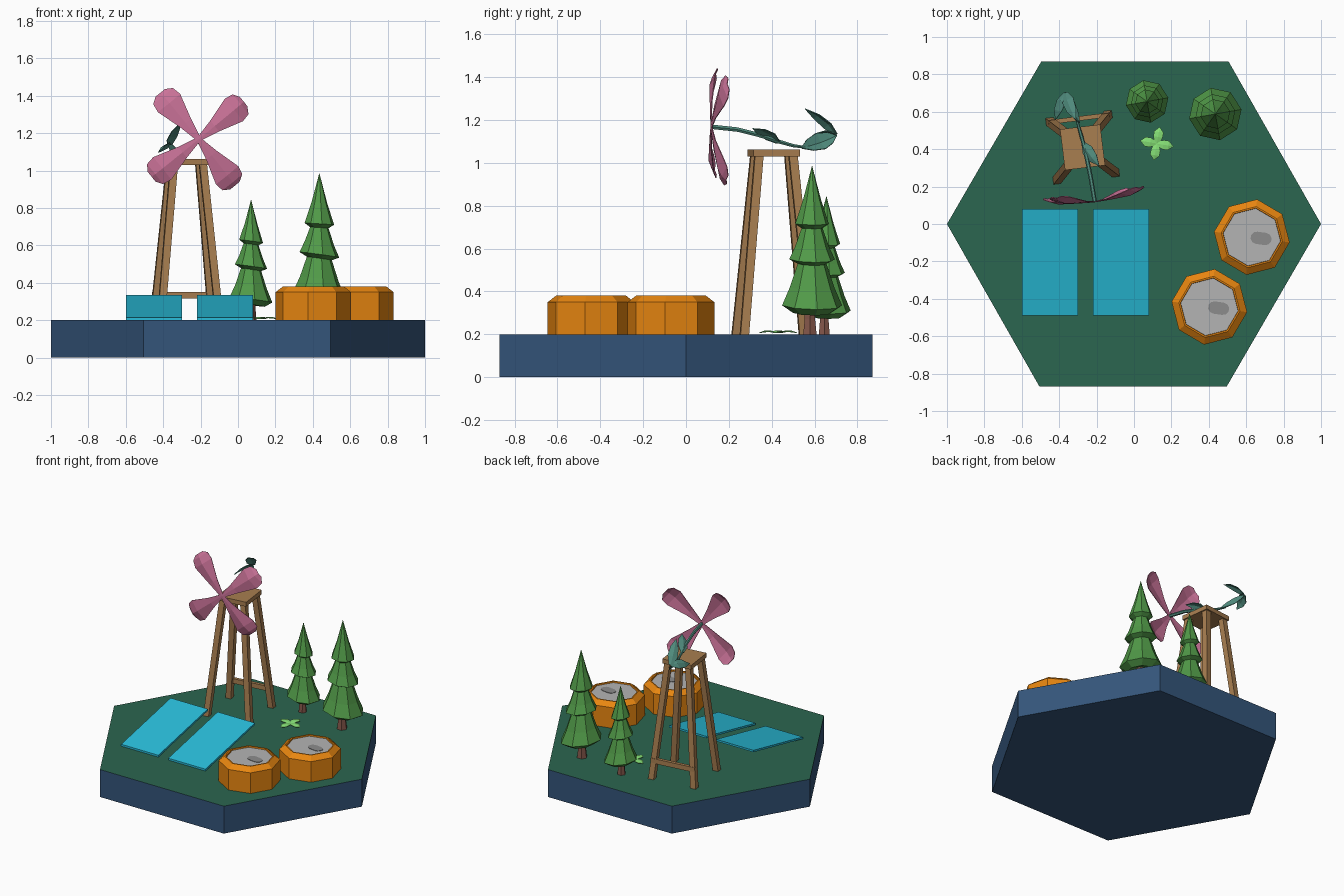
import bpy, bmesh
from math import sin, cos, pi, radians
from mathutils import Vector, Matrix

if "Cube" in bpy.data.objects:
    bpy.data.objects.remove(bpy.data.objects["Cube"])


def material(name, hexcode):
    m = bpy.data.materials.new(name)
    rgb = [int(hexcode[i:i + 2], 16) / 255 for i in (0, 2, 4)]
    m.diffuse_color = [((c + 0.055) / 1.055) ** 2.4 for c in rgb] + [1]
    m.use_nodes = True
    m.node_tree.nodes["Principled BSDF"].inputs["Base Color"].default_value = m.diffuse_color
    return m


GRASS = material("grass", "2B6650")
NAVY = material("navy", "34557A")
CYAN = material("cyan", "29BEDB")
ORANGE = material("orange", "E88610")
GREY = material("grey", "B4B4B4")
DARK = material("dark_grey", "8C8C8C")
PINE = material("pine", "519A48")
BARK = material("bark", "85574A")
WOOD = material("wood", "A87E50")
PINK = material("pink", "CB7399")
TEAL = material("teal", "4F8A7C")
LIME = material("lime", "86E076")


def finish(name, bm, mat, loc=(0, 0, 0), yaw=0):
    bmesh.ops.remove_doubles(bm, verts=bm.verts, dist=1e-5)
    bmesh.ops.recalc_face_normals(bm, faces=bm.faces)
    me = bpy.data.meshes.new(name)
    bm.to_mesh(me)
    bm.free()
    me.materials.append(mat)
    ob = bpy.data.objects.new(name, me)
    bpy.context.collection.objects.link(ob)
    ob.location, ob.rotation_euler.z = loc, yaw
    return ob


def loft(rings, caps=True):
    """Join equal-sized rings of points into a skin."""
    bm = bmesh.new()
    vs = [[bm.verts.new(p) for p in r] for r in rings]
    n = len(rings[0])
    for a, b in zip(vs, vs[1:]):
        for i in range(n):
            bm.faces.new((a[i], a[(i + 1) % n], b[(i + 1) % n], b[i]))
    if caps:
        bm.faces.new(vs[0])
        bm.faces.new(vs[-1])
    return bm


def lathe(name, profile, n, mat, loc, yaw=0, caps=True):
    rings = [[(r * cos(2 * pi * i / n), r * sin(2 * pi * i / n), z) for i in range(n)]
             for r, z in profile]
    return finish(name, loft(rings, caps), mat, loc, yaw)


def square(c, hx, hy):
    return [(c[0] + sx * hx, c[1] + sy * hy, c[2])
            for sx, sy in ((-1, -1), (1, -1), (1, 1), (-1, 1))]


def leaf(bm, base, tip, side, outline):
    """Creased blade; outline rows are (t, half width, mid lift, edge lift)."""
    base, tip = Vector(base), Vector(tip)
    side = Vector(side).normalized()
    nrm = (tip - base).normalized().cross(side).normalized()
    rows = []
    for t, w, mid, edge in outline:
        p = base.lerp(tip, t)
        rows.append([bm.verts.new(p + side * k * w + nrm * (edge if k else mid))
                     for k in (-1, 0, 1)])
    for a, b in zip(rows, rows[1:]):
        for i in (0, 1):
            bm.faces.new((a[i], a[i + 1], b[i + 1], b[i]))


def thicken(ob, t):
    m = ob.modifiers.new("thickness", "SOLIDIFY")
    m.thickness, m.offset = t, 0


# Hexagonal ground slab with a green top
hexa = [(1, 0), (.505, .87), (-.495, .87), (-1, 0), (-.505, -.87), (.495, -.87)]
slab = finish("ground_slab", loft([[(x, y, z) for x, y in hexa] for z in (0, .2)]), NAVY)
slab.data.materials.append(GRASS)
for f in slab.data.polygons:
    if f.normal.z > .5:
        f.material_index = 1

# Tilted solar panels
for i, x in enumerate((-.45, -.15 + .08)):
    low = [(x - .15, -.49, .2), (x + .15, -.49, .2), (x + .15, .08, .32), (x - .15, .08, .32)]
    finish(f"solar_panel_{i + 1}", loft([low, [(a, b, c + .014) for a, b, c in low]]), CYAN)

# Octagonal tanks with recessed lids and hatches
for i, (x, y) in enumerate(((.63, -.07), (.403, -.443))):
    yaw = radians(-8)
    lathe(f"tank_{i + 1}", [(0, .2), (.204, .2), (.204, .35), (.165, .38), (.156, .38),
                            (.154, .366), (0, .366)], 8, ORANGE, (x, y, 0), yaw, False)
    lathe(f"tank_lid_{i + 1}", [(.155, .36), (.155, .37)], 8, GREY, (x, y, 0), yaw)
    pill = []
    for k in range(12):
        a = -pi / 2 + pi * (k if k < 6 else k - 1) / 5
        pill.append((.05 + (.024 if k < 6 else -.024) + .033 * cos(a), .033 * sin(a)))
    finish(f"tank_hatch_{i + 1}", loft([[(u, v, z) for u, v in pill] for z in (.366, .373)]),
           DARK, (x, y, 0), yaw)

# Pine trees
TIERS = [(.0, .33), (.09, .30), (.142, .335), (.105, .42), (.068, .53), (.108, .55),
         (.08, .61), (.05, .695), (.08, .715), (.042, .83), (.018, .92), (0, .988)]
for i, (x, y, sr, sz) in enumerate(((.435, .588, 1, 1), (.07, .655, .81, .82))):
    prof = [(r * sr, .2 + (z - .2) * sz) for r, z in TIERS]
    tree = lathe(f"pine_foliage_{i + 1}", prof, 8, PINE, (x, y, 0), radians(10), False)
    for v in tree.data.vertices:
        v.co.z -= v.co.x * (.14 if v.co.z < .65 else .06)
    lathe(f"pine_trunk_{i + 1}", [(.036 * sr, .2), (.028 * sr, .27), (.03 * sr, .36)], 6,
          BARK, (x, y - .01, 0))

# Small sprout
bm = bmesh.new()
for k in range(4):
    a = radians(80 + 90 * k)
    d = Vector((cos(a), sin(a), 0))
    leaf(bm, (0, 0, 0), d * .09, (-d.y, d.x, 0),
         [(0, .012, .006, .004), (.4, .025, .013, .01), (.7, .025, .013, .008), (1, 0, .004, .004)])
thicken(finish("sprout", bm, LIME, (.122, .43, .203)), .003)

# Windmill tower
TOWER, YAW = (-.275, .41, 0), radians(7)
for sx, sn in ((-1, "left"), (1, "right")):
    for sy, yn in ((-1, "front"), (1, "back")):
        finish(f"{yn}_{sn}_leg", loft([square((sx * .158, sy * .158, .2), .02, .02),
                                      square((sx * .078, sy * .08, 1.035), .02, .02)]),
               WOOD, TOWER, YAW)
finish("tower_platform", loft([square((0, 0, z), .108, .11) for z in (1.03, 1.062)]),
       WOOD, TOWER, YAW)
finish("back_crossbar", loft([square((0, .155, z), .165, .012) for z in (.315, .35)]),
       WOOD, TOWER, YAW)

# Flower-shaped rotor
bm = bmesh.new()
for k in range(4):
    a = radians(39 + 90 * k)
    d, s = Vector((cos(a), 0, sin(a))), Vector((-sin(a), 0, cos(a)))
    leaf(bm, (0, 0, 0), d * .318, s,
         [(0, .012, 0, 0), (.35, .037, -.004, -.008), (.78, .077, -.012, -.03),
          (.93, .068, -.028, -.045), (1, .032, -.045, -.052)])
thicken(finish("rotor_petals", bm, PINK, (-.21, .118, 1.168), YAW), .004)

# Curved stem
PATH = [(-.21, .12, 1.168, .012), (-.23, .24, 1.155, .012), (-.25, .34, 1.13, .012),
        (-.27, .43, 1.1, .011), (-.29, .50, 1.08, .009), (-.31, .57, 1.07, .006)]
rings = [[(x + r * cos(pi * k / 3), y, z + r * sin(pi * k / 3)) for k in range(6)]
         for x, y, z, r in PATH]
finish("stem", loft(rings), TEAL)

# Leaves along the stem and at the tail
BROAD = [(0, .004, 0, 0), (.25, .033, -.012, 0), (.55, .045, -.018, 0), (.8, .03, -.012, 0), (1, 0, 0, 0)]
SLIM = [(0, .012, 0, 0), (.3, .034, .018, .008), (.65, .028, .016, .008), (1, 0, 0, 0)]
for name, base, tip, side, shape in (
        ("stem_leaf", (-.27, .43, 1.095), (-.185, .31, 1.16), (.5, .45, .3), SLIM),
        ("tail_leaf_low", (-.29, .54, 1.07), (-.37, .705, 1.128), (-.35, -.45, .8), BROAD),
        ("tail_leaf_high", (-.365, .70, 1.13), (-.31, .555, 1.252), (.75, .45, .3), SLIM),
        ("tail_leaf_left", (-.365, .70, 1.13), (-.42, .556, 1.10), (.7, -.2, .7), SLIM)):
    bm = bmesh.new()
    leaf(bm, base, tip, side, shape)
    thicken(finish(name, bm, TEAL), .004)
